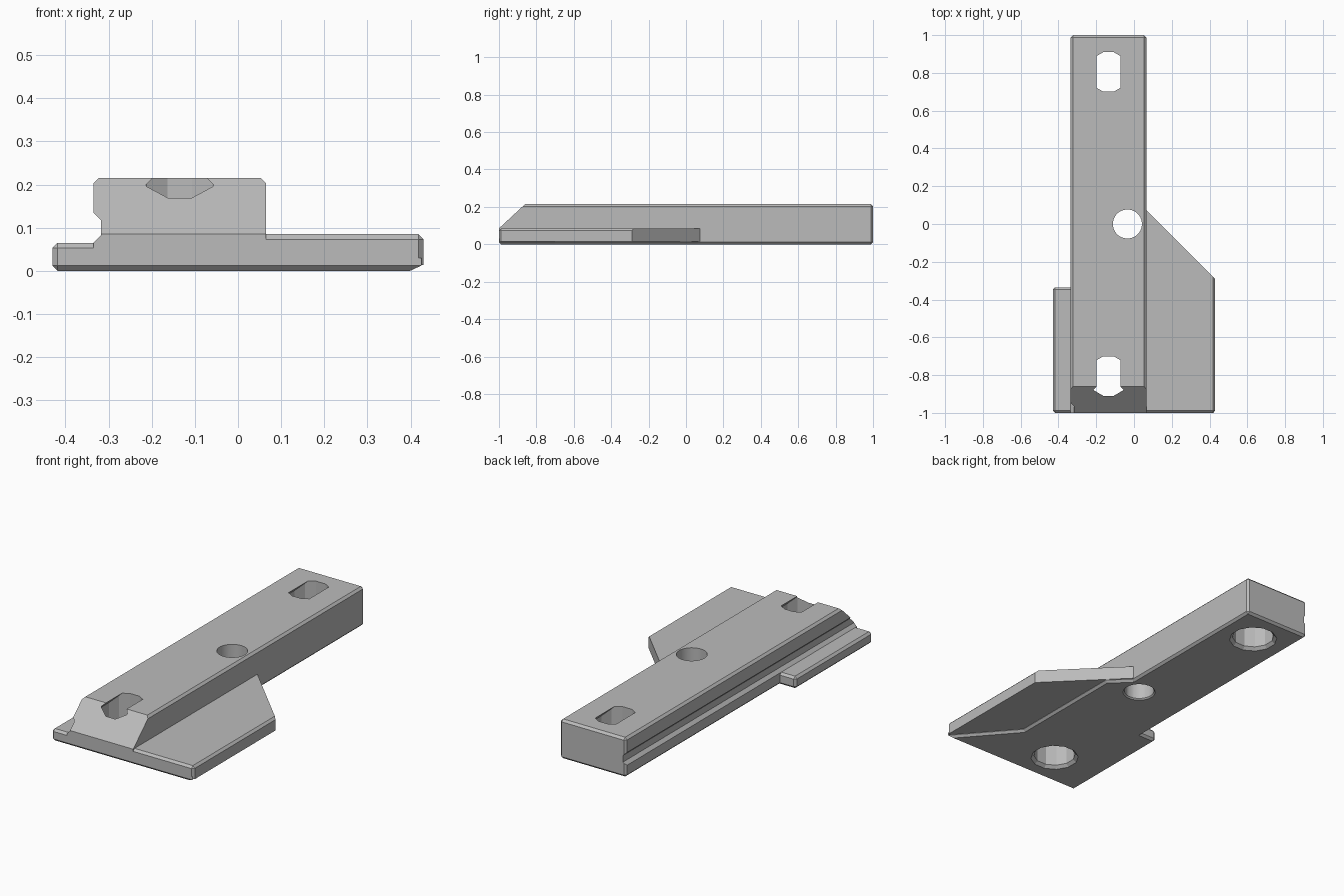
import bpy, bmesh, math
from mathutils import Vector

cube = bpy.data.objects.get("Cube")
if cube:
    bpy.data.objects.remove(cube, do_unlink=True)

grey = bpy.data.materials.new("plain grey")
grey.use_nodes = True
colour = (0.5, 0.5, 0.5, 1)
grey.diffuse_color = colour
grey.node_tree.nodes["Principled BSDF"].inputs["Base Color"].default_value = colour

CHAMFER = 0.012
TOP = 0.215


def prism(name, outline, axis, lo, hi, chamfer=None, planes=()):
    """Extrude an outline along an axis, trim by planes, chamfer chosen edges."""
    bm = bmesh.new()

    def place(p, h):
        return {"x": (h, p[0], p[1]), "y": (p[0], h, p[1]), "z": (p[0], p[1], h)}[axis]
    face = bm.faces.new([bm.verts.new(place(p, lo)) for p in outline])
    out = bmesh.ops.extrude_face_region(bm, geom=[face])
    moved = [v for v in out["geom"] if isinstance(v, bmesh.types.BMVert)]
    bmesh.ops.translate(bm, verts=moved, vec=Vector(place((0, 0), hi - lo)))
    for co, no in planes:
        geom = bm.verts[:] + bm.edges[:] + bm.faces[:]
        bmesh.ops.bisect_plane(bm, geom=geom, plane_co=co, plane_no=no, clear_outer=True)
        bmesh.ops.holes_fill(bm, edges=[e for e in bm.edges if e.is_boundary])
    bmesh.ops.recalc_face_normals(bm, faces=bm.faces)
    if chamfer:
        edges = [e for e in bm.edges if chamfer((e.verts[0].co + e.verts[1].co) / 2)]
        bmesh.ops.bevel(bm, geom=edges, offset=CHAMFER, segments=1, affect="EDGES")
    mesh = bpy.data.meshes.new(name)
    bm.to_mesh(mesh)
    bm.free()
    mesh.materials.append(grey)
    obj = bpy.data.objects.new(name, mesh)
    bpy.context.collection.objects.link(obj)
    return obj


def combine(target, tool, operation):
    """Apply a boolean and remove the tool."""
    bpy.context.view_layer.objects.active = target
    mod = target.modifiers.new("combine", "BOOLEAN")
    mod.operation, mod.object, mod.solver = operation, tool, "EXACT"
    bpy.ops.object.modifier_apply(modifier=mod.name)
    bpy.data.objects.remove(tool, do_unlink=True)


def ring(x, y, r, n):
    steps = [(k + 0.5) * math.tau / n for k in range(n)]
    return [(x + r * math.cos(a), y + r * math.sin(a)) for a in steps]


def countersink(x, y, r, n, size):
    """Tapered cutter opening at the underside."""
    bpy.ops.mesh.primitive_cone_add(vertices=n, radius1=r + 2 * size, radius2=r - size,
                                    depth=3 * size, location=(x, y, size / 2),
                                    rotation=(0, 0, math.pi / n))
    return bpy.context.object


# Main bar with sloped front
bar = prism("mounting_bar", [(-1, 0), (1, 0), (1, TOP), (-0.86, TOP), (-1, 0.085)],
            "x", -0.335, 0.065,
            lambda m: m.z < 0.01 or m.y > 0.99 or (m.z > 0.2 and m.y > -0.8))

# Groove along the side
groove = prism("groove_cutter", [(-0.4, 0.135), (-0.335, 0.135), (-0.318, 0.118),
                                 (-0.318, 0.082), (-0.335, 0.065), (-0.4, 0.065)],
               "y", -1.1, 1.1)
combine(bar, groove, "DIFFERENCE")

# Narrow flange
narrow = prism("narrow_flange", [(-0.43, -1), (-0.2, -1), (-0.2, -0.335), (-0.43, -0.335)],
               "z", 0, 0.065, lambda m: m.x < -0.25)
combine(bar, narrow, "UNION")

# Wide flange with a diagonal back edge
wide = prism("wide_flange", [(0, -1), (0.43, -1), (0.43, -0.29), (0.065, 0.075), (0, 0.075)],
             "z", 0.014, 0.085,
             lambda m: (m.z > 0.04 and m.x > 0.05 and m.y < -0.3)
             and (m.x > 0.42 or m.y < -0.99))
combine(bar, wide, "UNION")

# Raised foot under the wide flange
foot = prism("flange_foot", [(0, -1), (0.425, -1), (0.165, -0.7), (0.165, -0.03),
                             (0.06, 0.07), (0, 0.07)],
             "z", 0, 0.03, lambda m: m.z < 0.01 and m.x > 0.01)
combine(bar, foot, "UNION")

# Screw wells whose roofs narrow to slots
for y in (-0.805, 0.805):
    x, r, half = -0.135, 0.108, 0.0625
    trims = [((x + s * half, y, TOP), (s, 0, 1)) for s in (-1, 1)]
    combine(bar, prism("well_cutter", ring(x, y, r, 12), "z", -0.05, 0.25, planes=trims),
            "DIFFERENCE")
    combine(bar, countersink(x, y, r, 12, 0.016), "DIFFERENCE")

# Round centre hole
combine(bar, prism("centre_cutter", ring(-0.035, 0, 0.077, 32), "z", -0.05, 0.3), "DIFFERENCE")
combine(bar, countersink(-0.035, 0, 0.077, 32, 0.007), "DIFFERENCE")

bpy.ops.object.select_all(action="DESELECT")
bar.select_set(True)
bpy.context.view_layer.objects.active = bar
bpy.ops.object.shade_smooth_by_angle(angle=math.radians(20))
